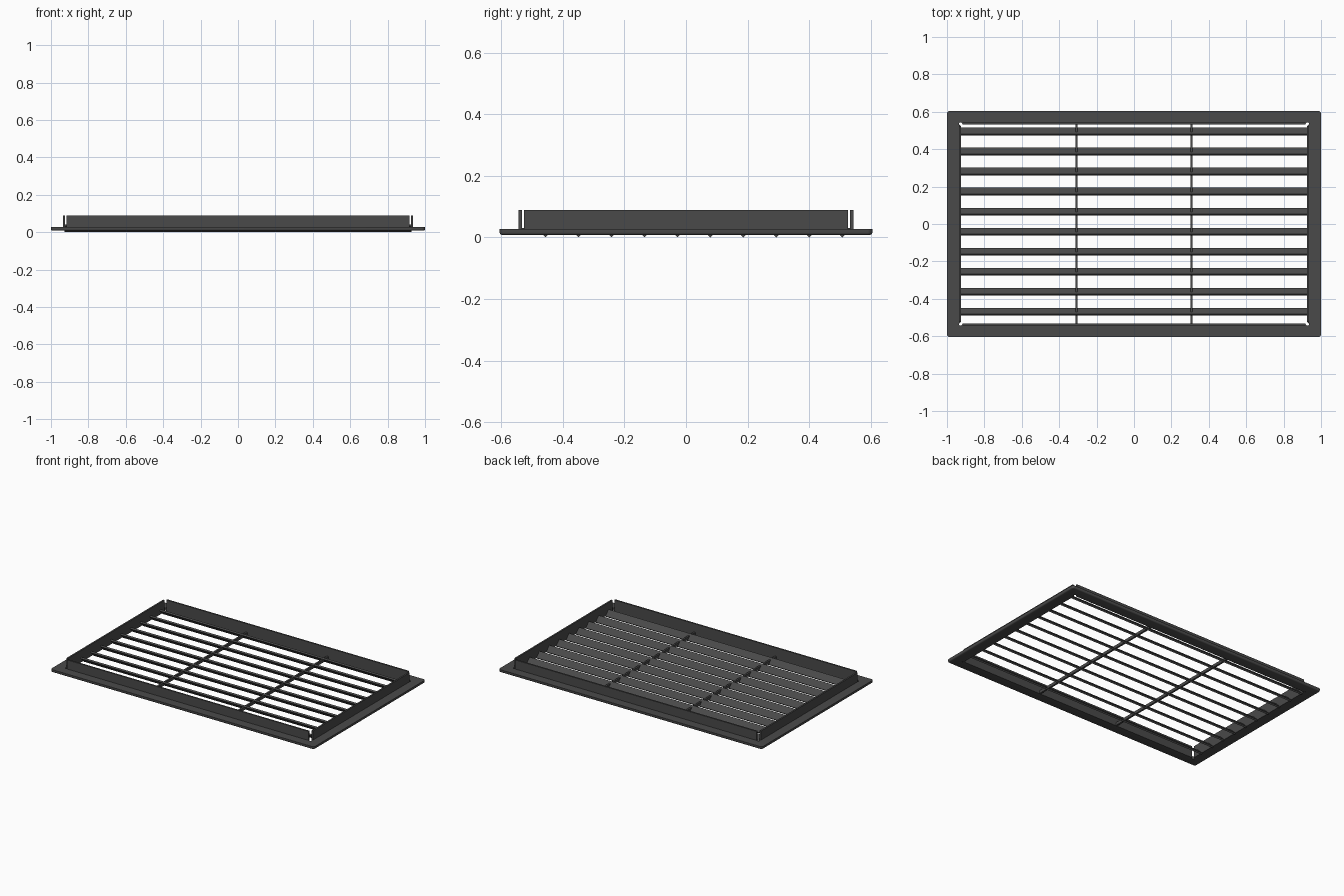
import bpy, bmesh, math
from mathutils import Matrix, Vector

if "Cube" in bpy.data.objects:
    bpy.data.objects.remove(bpy.data.objects["Cube"])

metal = bpy.data.materials.new("dark grey metal")
metal.diffuse_color = (0.068, 0.068, 0.068, 1)
metal.use_nodes = True
metal.node_tree.nodes["Principled BSDF"].inputs["Base Color"].default_value = metal.diffuse_color


def finish(name, bm):
    bmesh.ops.recalc_face_normals(bm, faces=bm.faces[:])
    me = bpy.data.meshes.new(name)
    bm.to_mesh(me)
    bm.free()
    me.materials.append(metal)
    ob = bpy.data.objects.new(name, me)
    bpy.context.collection.objects.link(ob)
    return ob


def box(name, centre, size, tilt=0.0):
    bm = bmesh.new()
    m = (Matrix.Translation(centre) @ Matrix.Rotation(tilt, 4, 'X')
         @ Matrix.Diagonal((*size, 1)))
    bmesh.ops.create_cube(bm, size=1, matrix=m)
    return finish(name, bm)


def corner_loop(cx, cy, r, a0, a1, n=10):
    """Closed loop with one arc at each of the four corners."""
    pts = []
    for k, (sx, sy) in enumerate(((1, 1), (-1, 1), (-1, -1), (1, -1))):
        for i in range(n):
            a = math.radians(a0 + (a1 - a0) * i / (n - 1) + 90 * k)
            pts.append((sx * cx + r * math.cos(a), sy * cy + r * math.sin(a)))
    return pts


# flange: flat frame, rounded lower rim, round relief holes in the inner corners
IX, IY = 0.925, 0.533
Z0, Z1 = 0.008, 0.027
inner = corner_loop(IX, IY, 0.011, -90, 180)
rings = [(inner, Z0)]
for a in (0, 30, 60, 90):
    d = 0.008 * (1 - math.sin(math.radians(a)))
    z = Z0 + 0.008 * (1 - math.cos(math.radians(a)))
    rings.append((corner_loop(0.984, 0.589, 0.016 - d, 0, 90), z))
rings.append((corner_loop(0.984, 0.589, 0.016, 0, 90), Z1))
rings.append((inner, Z1))
bm = bmesh.new()
loops = [[bm.verts.new((x, y, z)) for x, y in pts] for pts, z in rings]
for j in range(len(loops)):
    a, b = loops[j], loops[(j + 1) % len(loops)]
    for i in range(len(a)):
        k = (i + 1) % len(a)
        bm.faces.new((a[i], a[k], b[k], b[i]))
flange = finish("flange", bm)
bpy.context.view_layer.objects.active = flange
flange.select_set(True)
bpy.ops.object.shade_smooth_by_angle(angle=math.radians(35))

# upright collar walls, open at the corners
T, TOP = 0.011, 0.089
for s, side in ((-1, "front"), (1, "back")):
    box(side + "_collar_wall", (0, s * (IY + T / 2), (Z0 + TOP) / 2),
        (2 * (IX - 0.008), T, TOP - Z0))
for s, side in ((-1, "left"), (1, "right")):
    box(side + "_collar_wall", (s * (IX + T / 2), 0, (Z0 + TOP) / 2),
        (T, 2 * (IY - 0.008), TOP - Z0))

# louvre slats, sloping down towards the back
for i in range(10):
    box(f"slat_{i + 1}", (0, -0.469 + i * 0.107, 0.0209),
        (2 * IX + 0.004, 0.048, 0.011), math.radians(-45))

# two crossbars tying the slats together
for s, side in ((-1, "left"), (1, "right")):
    box(side + "_crossbar", (s * 0.308, 0, 0.021), (0.012, 2 * IY + 0.004, 0.02))
